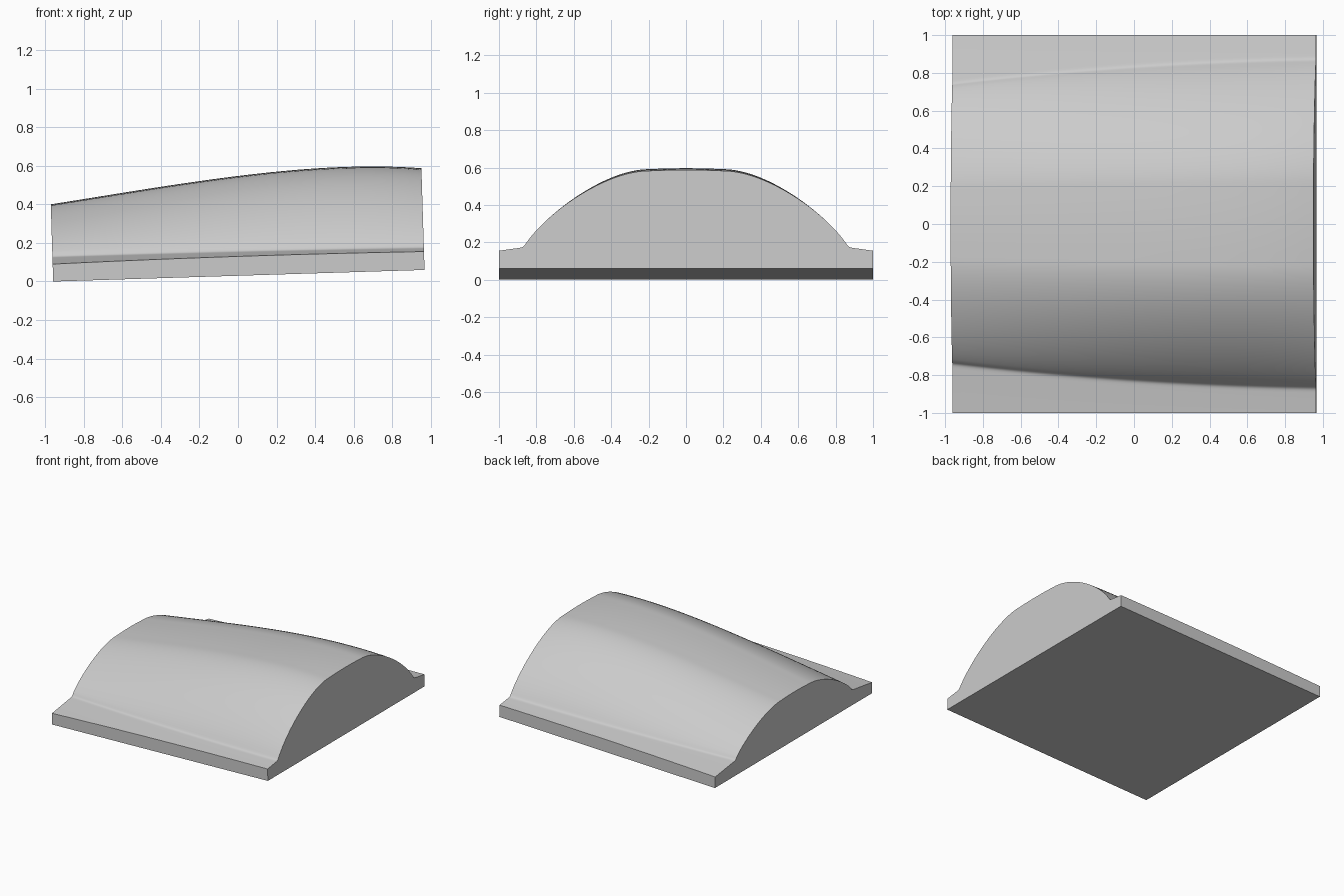
import bpy
import bmesh
import math
from mathutils import Vector

cube = bpy.data.objects.get("Cube")
if cube:
    bpy.data.objects.remove(cube, do_unlink=True)

STATIONS = 40      # lengthwise sections
TILT = 0.031       # lean of the end faces


def bezier(a, b, c, d, n):
    """Return n + 1 evenly stepped points on a cubic curve."""
    a, b, c, d = (Vector(p) for p in (a, b, c, d))
    pts = []
    for i in range(n + 1):
        t = i / n
        s = 1 - t
        pts.append(a * s**3 + b * 3 * s * s * t + c * 3 * s * t * t + d * t**3)
    return pts


def half_section(u, top):
    """Outline from the lower outer corner up to the crown, as (y, z)."""
    bottom = 0.06 * u
    edge = bottom + 0.09 + 0.005 * u + 0.03 * u * (1 - u)
    g = 0.74 + 0.23 * u - 0.10 * u * u          # half width of the dome
    gz = edge + 0.14 * (1 - g)                  # height of the groove
    knee = 0.23 * g
    knee_z = top - 0.005
    rise = knee_z - gz
    foot = (0.985 * g, gz + 0.02)
    lip = (g + 0.025, edge + 0.14 * (1 - g - 0.025))
    fillet = bezier(lip, (g + 0.005, gz), (g, gz), foot, 5)
    dome = bezier(foot, (0.85 * g, gz + 0.47 * rise),
                  (0.49 * g, knee_z), (knee, knee_z), 24)
    crown = [Vector((knee * f, top - 0.005 * f * f)) for f in (0.75, 0.5, 0.25, 0)]
    corner = [Vector((1, bottom)), Vector((1, edge))]
    return corner + fillet + dome[1:] + crown


# Loft the mirrored sections along the crown line
crown_line = bezier((-0.958, 0.40), (-0.29, 0.505), (0.39, 0.632), (0.967, 0.587), STATIONS)
bm = bmesh.new()
rings = []
for x, top in crown_line:
    u = (x + 0.958) / 1.925
    half = half_section(u, top)
    outline = half + [Vector((-p.x, p.y)) for p in reversed(half[:-1])]
    base = half[0].y
    rings.append([bm.verts.new((x - TILT * (p.y - base), p.x, p.y)) for p in outline])

for r0, r1 in zip(rings, rings[1:]):
    n = len(r0)
    for i in range(n):
        j = (i + 1) % n
        bm.faces.new((r0[i], r0[j], r1[j], r1[i]))
bm.faces.new(rings[0])
bm.faces.new(rings[-1])
bmesh.ops.recalc_face_normals(bm, faces=bm.faces[:])

mesh = bpy.data.meshes.new("domed_panel")
bm.to_mesh(mesh)
bm.free()
panel = bpy.data.objects.new("domed_panel", mesh)
bpy.context.collection.objects.link(panel)

# Plain grey material
grey = bpy.data.materials.new("light_grey")
grey.use_nodes = True
colour = (0.6, 0.6, 0.6, 1)
grey.diffuse_color = colour
grey.node_tree.nodes["Principled BSDF"].inputs["Base Color"].default_value = colour
mesh.materials.append(grey)

# Smooth surface with crisp rim and ends
bpy.ops.object.select_all(action="DESELECT")
panel.select_set(True)
bpy.context.view_layer.objects.active = panel
bpy.ops.object.shade_smooth_by_angle(angle=math.radians(30))
